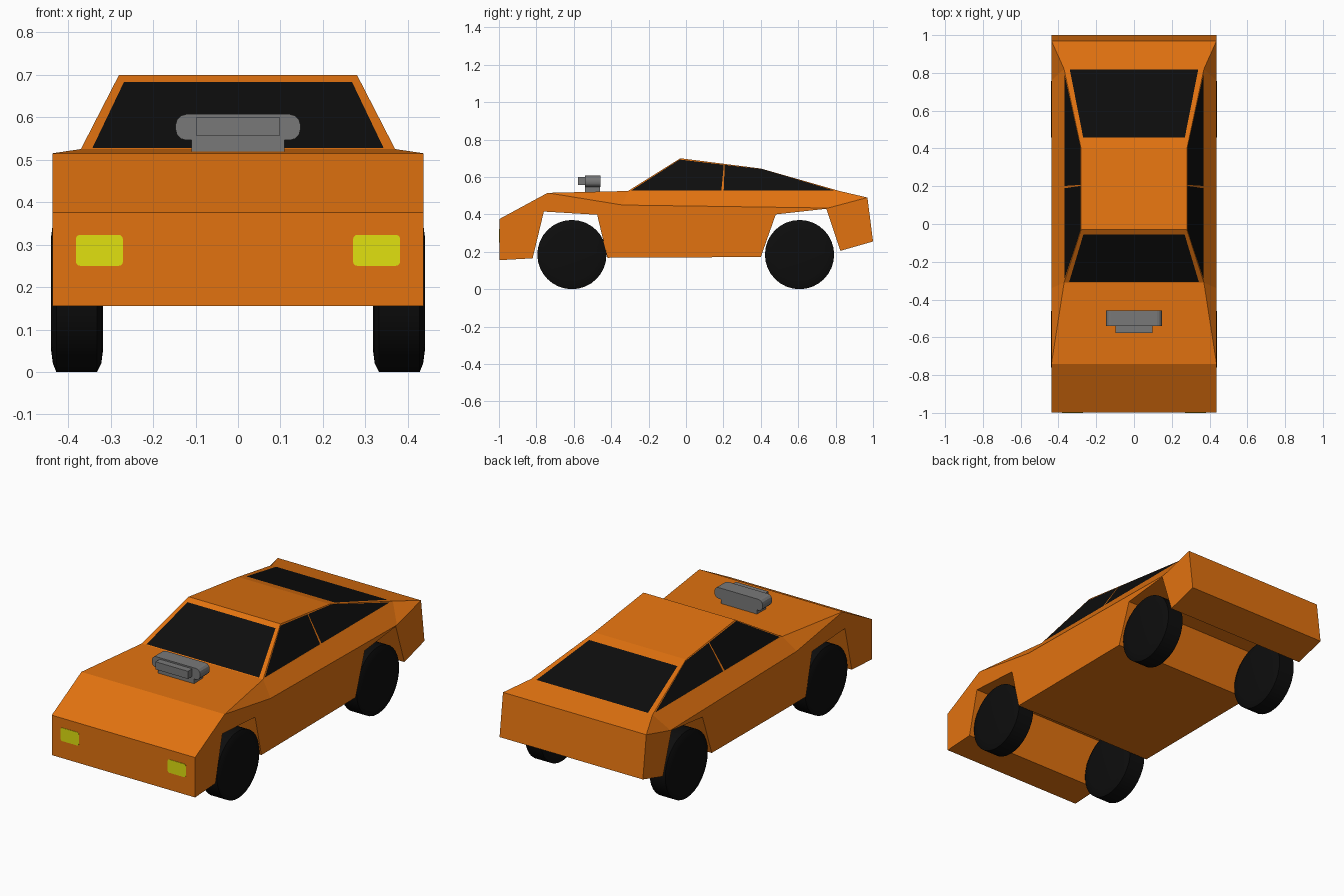
import bpy, bmesh, math
from mathutils import Vector, Matrix

if "Cube" in bpy.data.objects:
    bpy.data.objects.remove(bpy.data.objects["Cube"])


def material(name, rgb):
    m = bpy.data.materials.new(name)
    m.diffuse_color = (*rgb, 1)
    m.use_nodes = True
    m.node_tree.nodes["Principled BSDF"].inputs["Base Color"].default_value = m.diffuse_color
    return m


ORANGE = material("orange paint", (0.76, 0.17, 0.005))
BLACK = material("black glass and rubber", (0.004, 0.004, 0.004))
GREY = material("grey metal", (0.19, 0.19, 0.19))
YELLOW = material("yellow lamp", (0.75, 0.75, 0.005))


def finish(bm, name, *mats):
    bmesh.ops.recalc_face_normals(bm, faces=bm.faces[:])
    me = bpy.data.meshes.new(name)
    bm.to_mesh(me)
    bm.free()
    ob = bpy.data.objects.new(name, me)
    bpy.context.collection.objects.link(ob)
    for m in mats:
        me.materials.append(m)
    return ob


def box(name, lo, hi, mat, round_y=0.0):
    """Box between two corners, optionally rounding the edges that run along y."""
    lo, hi = Vector(lo), Vector(hi)
    bm = bmesh.new()
    bmesh.ops.create_cube(bm, size=1)
    bmesh.ops.transform(bm, matrix=Matrix.Translation((lo + hi) / 2)
                        @ Matrix.Diagonal((*(hi - lo), 1)), verts=bm.verts[:])
    if round_y:
        edges = [e for e in bm.edges
                 if abs((e.verts[0].co - e.verts[1].co).normalized().y) > 0.9]
        bmesh.ops.bevel(bm, geom=edges, offset=round_y, segments=3,
                        profile=0.5, affect='EDGES')
    return finish(bm, name, mat)


# ---- car body: welded shell, points shared by position ----
bm = bmesh.new()
cache = {}


def vert(p):
    key = tuple(round(c, 5) for c in p)
    if key not in cache:
        cache[key] = bm.verts.new(p)
    return cache[key]


def face(points, mat=0):
    bm.faces.new([vert(p) for p in points]).material_index = mat


def flip(p):
    return Vector((-p[0], p[1], p[2]))


def both(points, mat=0):
    face(points, mat)
    face([flip(p) for p in reversed(points)], mat)


def glazed(quad, u0, u1, v0, v1, add):
    """Split a quad into a painted frame and an inner pane of glass."""
    a, b, c, d = (Vector(p) for p in quad)
    inner = [a.lerp(b, u).lerp(d.lerp(c, u), v)
             for u, v in ((u0, v0), (u1, v0), (u1, v1), (u0, v1))]
    outer = [a, b, c, d]
    for i in range(4):
        j = (i + 1) % 4
        add([outer[i], outer[j], inner[j], inner[i]])
    add(inner, 1)


W = 0.437
# lower outline (y, z) from nose to tail, with both wheel arches
under = [(-0.998, 0.375), (-0.998, 0.155), (-0.82, 0.165), (-0.76, 0.415),
         (-0.475, 0.398), (-0.42, 0.168), (0.40, 0.172), (0.48, 0.40),
         (0.75, 0.43), (0.825, 0.205), (1.0, 0.255), (0.97, 0.49)]
under = [Vector((W, y, z)) for y, z in under]
nose, tail = under[0], under[-1]
hood = Vector((W, -0.74, 0.515))
shoulder_f, shoulder_r = Vector((W, -0.34, 0.45)), Vector((W, 0.76, 0.434))
belt_f, belt_r = Vector((0.37, -0.31, 0.525)), Vector((0.37, 0.82, 0.525))
belt_m = belt_f.lerp(belt_r, 0.447)
roof_f, roof_r = Vector((0.28, -0.03, 0.70)), Vector((0.28, 0.40, 0.645))
roof_m = roof_f.lerp(roof_r, 0.547)

# sides and shoulders
both(under + [shoulder_r, shoulder_f, hood])
both([hood, shoulder_f, belt_f])
both([shoulder_f, shoulder_r, belt_r, belt_m, belt_f])
both([shoulder_r, tail, belt_r])
# nose, underside, arches and tail run across the full width
for p, q in zip(under, under[1:]):
    face([p, q, flip(q), flip(p)])
# hood slope, hood, rear deck
for p, q in ((nose, hood), (hood, belt_f), (belt_r, tail)):
    face([p, q, flip(q), flip(p)])
# roof
face([roof_f, roof_m, roof_r, flip(roof_r), flip(roof_m), flip(roof_f)])
# windscreen, rear window, side windows
glazed([flip(belt_f), belt_f, roof_f, flip(roof_f)], 0.035, 0.965, 0.012, 0.905, face)
glazed([flip(belt_r), belt_r, roof_r, flip(roof_r)], 0.04, 0.96, 0.008, 0.86, face)
glazed([belt_f, belt_m, roof_m, roof_f], 0.025, 0.988, 0.02, 0.965, both)
glazed([belt_m, belt_r, roof_r, roof_m], 0.01, 0.97, 0.02, 0.965, both)
finish(bm, "car_body", ORANGE, BLACK)

# ---- wheels: lathed about the x axis ----
tyre = [(0.318, 0), (0.318, 0.135), (0.322, 0.165), (0.332, 0.185),
        (0.428, 0.185), (0.436, 0.165), (0.44, 0.135), (0.44, 0)]
for side, sname in ((1, "right"), (-1, "left")):
    for y, yname in ((-0.61, "front"), (0.607, "rear")):
        bm = bmesh.new()
        vs = [bm.verts.new((side * x, y, 0.185 + r)) for x, r in tyre]
        es = [bm.edges.new(pair) for pair in zip(vs, vs[1:])]
        bmesh.ops.spin(bm, geom=vs + es, cent=(0, y, 0.185), axis=(1, 0, 0),
                       angle=math.tau, steps=32, use_merge=True)
        bmesh.ops.remove_doubles(bm, verts=bm.verts[:], dist=1e-5)
        ob = finish(bm, f"{yname}_{sname}_wheel", BLACK)
        bpy.context.view_layer.objects.active = ob
        ob.select_set(True)
        bpy.ops.object.shade_smooth_by_angle(angle=math.radians(30))
        ob.select_set(False)

# ---- headlights ----
for name, x in (("right_headlight", 0.271), ("left_headlight", -0.382)):
    box(name, (x, -1.0, 0.25), (x + 0.111, -0.996, 0.323), YELLOW, 0.01)

# ---- engine intake on the hood ----
box("intake_base", (-0.11, -0.54, 0.51), (0.11, -0.46, 0.555), GREY)
box("intake_body", (-0.147, -0.54, 0.546), (0.147, -0.457, 0.607), GREY, 0.025)
box("intake_mouth", (-0.099, -0.577, 0.557), (0.099, -0.53, 0.599), GREY)
